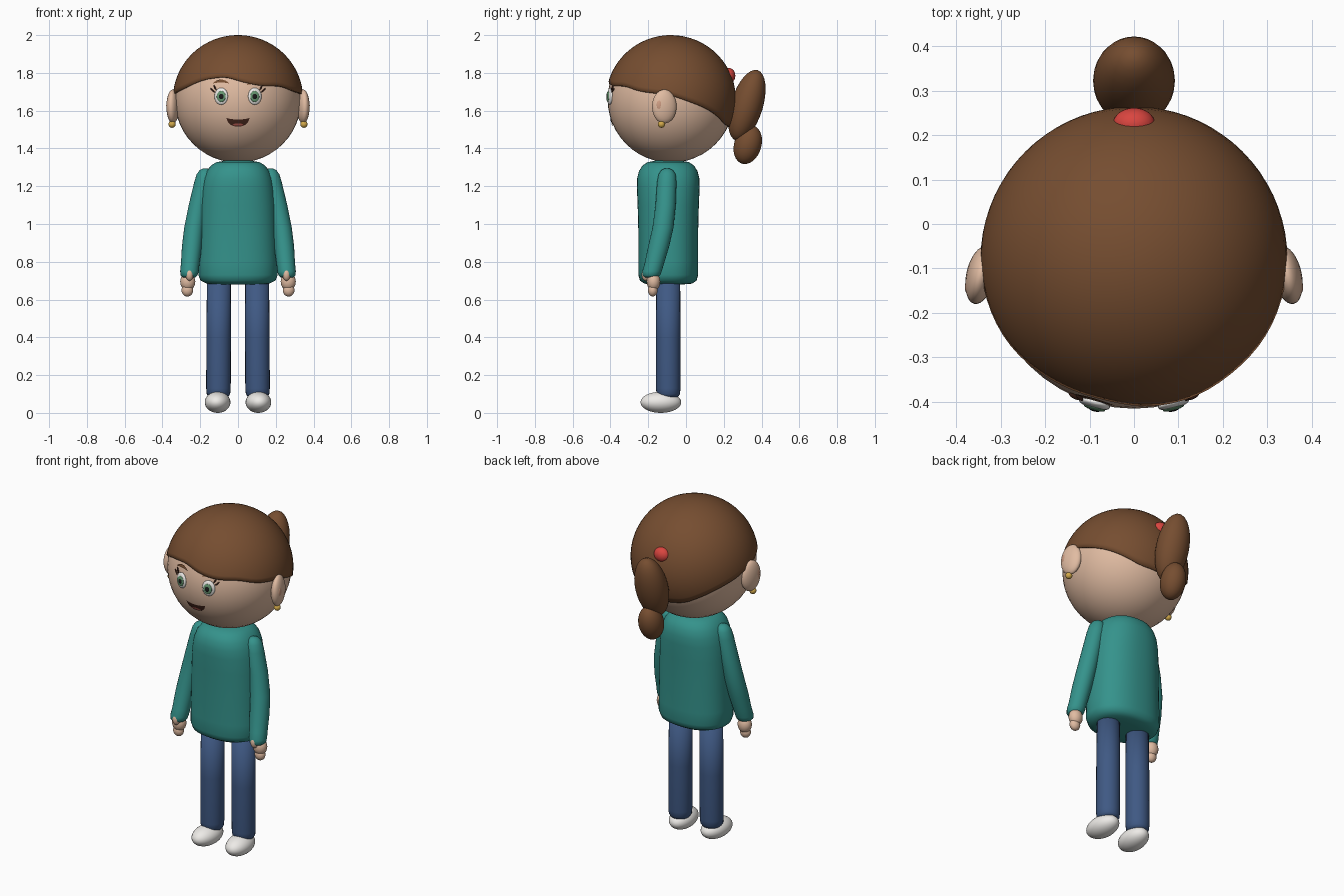
import bpy, bmesh
from math import sin, cos, pi, acos, sqrt, radians
from mathutils import Vector, Matrix

if "Cube" in bpy.data.objects:
    bpy.data.objects.remove(bpy.data.objects["Cube"])

HEAD = Vector((0, -0.08, 1.66))
R = 0.335


def material(name, r, g, b):
    m = bpy.data.materials.new(name)
    m.diffuse_color = (r, g, b, 1)
    m.use_nodes = True
    m.node_tree.nodes["Principled BSDF"].inputs["Base Color"].default_value = m.diffuse_color
    return m


SKIN = material("skin", 0.75, 0.50, 0.36)
INNER = material("inner_ear", 0.62, 0.34, 0.23)
HAIR = material("hair", 0.18, 0.075, 0.03)
DARK = material("dark_brown", 0.06, 0.02, 0.012)
TEAL = material("sweater", 0.035, 0.29, 0.26)
DENIM = material("denim", 0.05, 0.10, 0.23)
WHITE = material("white", 0.85, 0.83, 0.80)
RED = material("red", 0.70, 0.06, 0.05)
LIP = material("tongue", 0.45, 0.10, 0.08)
GREEN = material("iris", 0.13, 0.30, 0.16)
BLACK = material("pupil", 0.01, 0.01, 0.01)
GOLD = material("gold", 0.65, 0.40, 0.07)


def finish(name, bm, mat):
    bmesh.ops.recalc_face_normals(bm, faces=bm.faces)
    for f in bm.faces:
        f.smooth = True
    me = bpy.data.meshes.new(name)
    bm.to_mesh(me)
    bm.free()
    me.materials.append(mat)
    ob = bpy.data.objects.new(name, me)
    bpy.context.collection.objects.link(ob)
    return ob


def blob(name, loc, radii, mat, rot=Matrix(), seg=32):
    bm = bmesh.new()
    bmesh.ops.create_uvsphere(bm, u_segments=seg, v_segments=seg // 2, radius=1)
    bm.transform(Matrix.Translation(loc) @ rot.to_4x4() @ Matrix.Diagonal((*radii, 1)))
    return finish(name, bm, mat)


def loft(name, rings, mat, n=32, p=2.0):
    """Stack of horizontal superellipse rings (cx, cy, z, rx, ry), capped."""
    bm = bmesh.new()
    loops = []
    for cx, cy, z, rx, ry in rings:
        loop = []
        for i in range(n):
            c, s = cos(2 * pi * i / n), sin(2 * pi * i / n)
            k = (abs(c) ** p + abs(s) ** p) ** (-1 / p)
            loop.append(bm.verts.new((cx + rx * c * k, cy + ry * s * k, z)))
        loops.append(loop)
    for a, b in zip(loops, loops[1:]):
        for i in range(n):
            bm.faces.new((a[i], a[(i + 1) % n], b[(i + 1) % n], b[i]))
    bm.faces.new(loops[0])
    bm.faces.new(loops[-1])
    return finish(name, bm, mat)


def on_face(x, z, off=0.0):
    r = R + off
    return Vector((x, HEAD.y - sqrt(r * r - x * x - (z - HEAD.z) ** 2), z))


def face_blob(name, x, z, radii, mat, off=0.0, roll=0.0):
    """Flattened ellipsoid lying on the face surface."""
    p = on_face(x, z, off)
    q = (p - HEAD).normalized().to_track_quat('-Y', 'Z').to_matrix()
    return blob(name, p, radii, mat, q @ Matrix.Rotation(roll, 3, 'Y'), 20)


def face_patch(name, x0, x1, top, bottom, mat, off):
    """Thin patch between two curves over u in -1..1, wrapped on the face."""
    bm = bmesh.new()
    n, m = 16, 5
    rows = []
    for i in range(n + 1):
        u = -1 + 2 * i / n
        x = x0 + (x1 - x0) * i / n
        t, b = top(u), bottom(u)
        rows.append([bm.verts.new(on_face(x, b + (t - b) * j / m, off)) for j in range(m + 1)])
    for a, b in zip(rows, rows[1:]):
        for j in range(m):
            bm.faces.new((a[j], b[j], b[j + 1], a[j + 1]))
    return finish(name, bm, mat)


# head
blob("head", HEAD, (R, R, R), SKIN, seg=48)

# hair cap: sphere shell with a wavy lower edge, heights by angle from the front
EDGE = [(-180, 1.51), (-155, 1.525), (-122, 1.615), (-90, 1.68), (-60, 1.715), (-34, 1.767),
        (-12, 1.783), (5, 1.752), (22, 1.732), (43, 1.732), (60, 1.703), (90, 1.682),
        (122, 1.615), (155, 1.525), (180, 1.51)]


def edge_height(a):
    for (a0, z0), (a1, z1) in zip(EDGE, EDGE[1:]):
        if a0 <= a <= a1:
            return z0 + (z1 - z0) * (a - a0) / (a1 - a0)


bm = bmesh.new()
N, M = 72, 20
pole = bm.verts.new(HEAD + Vector((0, 0, 0.34)))
cols = []
for i in range(N):
    a = -180 + 360 * i / N
    z = sum(edge_height((a + d + 180) % 360 - 180) for d in (-5, 0, 5)) / 3
    T = acos((z - HEAD.z) / 0.34)
    col = []
    for j in range(1, M + 1):
        t = T * j / M
        col.append(bm.verts.new(HEAD + Vector((0.345 * sin(t) * sin(radians(a)),
                                               -0.344 * sin(t) * cos(radians(a)), 0.34 * cos(t)))))
    cols.append(col)
for i in range(N):
    a, b = cols[i], cols[(i + 1) % N]
    bm.faces.new((pole, a[0], b[0]))
    for j in range(M - 1):
        bm.faces.new((a[j], a[j + 1], b[j + 1], b[j]))
hair = finish("hair_cap", bm, HAIR)
sol = hair.modifiers.new("thickness", 'SOLIDIFY')
sol.thickness = 0.014
sol.offset = -1

# ponytail and hair band
lean = Matrix.Rotation(radians(-17), 3, 'X')
blob("ponytail_upper", (0, 0.322, 1.628), (0.092, 0.085, 0.195), HAIR, lean)
blob("ponytail_tip", (0, 0.327, 1.42), (0.068, 0.072, 0.105), HAIR, lean)
blob("hair_band", (0, 0.225, 1.785), (0.047, 0.036, 0.042), RED)

# mouth and tongue
face_patch("mouth", -0.061, 0.061, lambda u: 1.553 + 0.008 * u * u,
           lambda u: 1.561 - 0.046 * sqrt(max(0, 1 - u * u)), DARK, 0.003)
face_patch("tongue", -0.034, 0.034, lambda u: 1.521 + 0.012 * sqrt(max(0, 1 - u * u)),
           lambda u: 1.521 + 0.004 * u * u, LIP, 0.005)

for s, side in ((-1, "left"), (1, "right")):
    # eye
    ex = s * 0.089
    face_blob(side + "_eye_white", ex, 1.676, (0.037, 0.013, 0.045), WHITE)
    face_blob(side + "_iris", ex, 1.675, (0.025, 0.006, 0.029), GREEN, 0.010)
    face_blob(side + "_pupil", ex, 1.675, (0.013, 0.004, 0.015), BLACK, 0.014)
    # lashes and brow
    for k, (lx, lz, ang) in enumerate(((0.135, 1.708, 50), (0.122, 1.722, 30))):
        face_blob(f"{side}_lash_{k}", s * lx, lz, (0.004, 0.005, 0.017), DARK, 0.004, s * radians(ang))
    zb = 1.743 - 0.004 * s
    face_patch(side + "_brow", s * 0.09 - 0.042, s * 0.09 + 0.042,
               lambda u: zb + 0.018 * (1 - u * u), lambda u: zb + 0.005 * (1 - u * u) - 0.003, HAIR, 0.006)
    # ear and earring
    turn = Matrix.Rotation(s * radians(12), 3, 'Z')
    blob(side + "_ear", (s * 0.345, -0.115, 1.622), (0.032, 0.066, 0.09), SKIN, turn)
    blob(side + "_inner_ear", (s * 0.369, -0.133, 1.628), (0.010, 0.025, 0.036), INNER, turn, 20)
    blob(side + "_earring", (s * 0.349, -0.13, 1.528), (0.019, 0.019, 0.019), GOLD, seg=20)
    # sleeve
    path = [(0.172, -0.100, 1.294, 0.012), (0.173, -0.100, 1.285, 0.030), (0.176, -0.100, 1.263, 0.043),
            (0.183, -0.102, 1.22, 0.049), (0.210, -0.108, 1.10, 0.051), (0.232, -0.122, 0.98, 0.053),
            (0.244, -0.145, 0.88, 0.053), (0.253, -0.168, 0.79, 0.049), (0.257, -0.180, 0.75, 0.049),
            (0.259, -0.184, 0.728, 0.045), (0.259, -0.185, 0.718, 0.034)]
    loft(side + "_sleeve", [(s * x, y, z, r, r * 1.05) for x, y, z, r in path], TEAL, 24)
    # hand
    blob(side + "_palm", (s * 0.266, -0.172, 0.695), (0.040, 0.036, 0.048), SKIN, seg=24)
    blob(side + "_fingers", (s * 0.268, -0.176, 0.65), (0.031, 0.026, 0.034), SKIN, seg=24)
    blob(side + "_thumb", (s * 0.257, -0.213, 0.733), (0.021, 0.022, 0.034), SKIN, seg=24)
    # trouser leg
    leg = [(0.08, 0.035), (0.085, 0.052), (0.10, 0.062), (0.13, 0.065), (0.40, 0.065), (0.74, 0.063)]
    loft(side + "_leg", [(s * (0.104 - 0.004 * z), -0.094, z, r, r) for z, r in leg], DENIM, 24)
    # shoe
    blob(side + "_shoe", (s * 0.108, -0.133, 0.056), (0.068, 0.108, 0.056), WHITE,
         Matrix.Rotation(s * radians(4), 3, 'Z'))

# sweater body
body = [(0.68, 0.10, 0.075), (0.684, 0.165, 0.125), (0.70, 0.198, 0.150), (0.73, 0.210, 0.158),
        (0.80, 0.209, 0.158), (0.95, 0.204, 0.158), (1.10, 0.200, 0.162), (1.19, 0.192, 0.166),
        (1.24, 0.182, 0.165), (1.28, 0.166, 0.155), (1.31, 0.143, 0.136), (1.327, 0.115, 0.11),
        (1.335, 0.07, 0.07)]
loft("sweater_body", [(0, -0.094, z, rx, ry) for z, rx, ry in body], TEAL, 48, 2.3)
